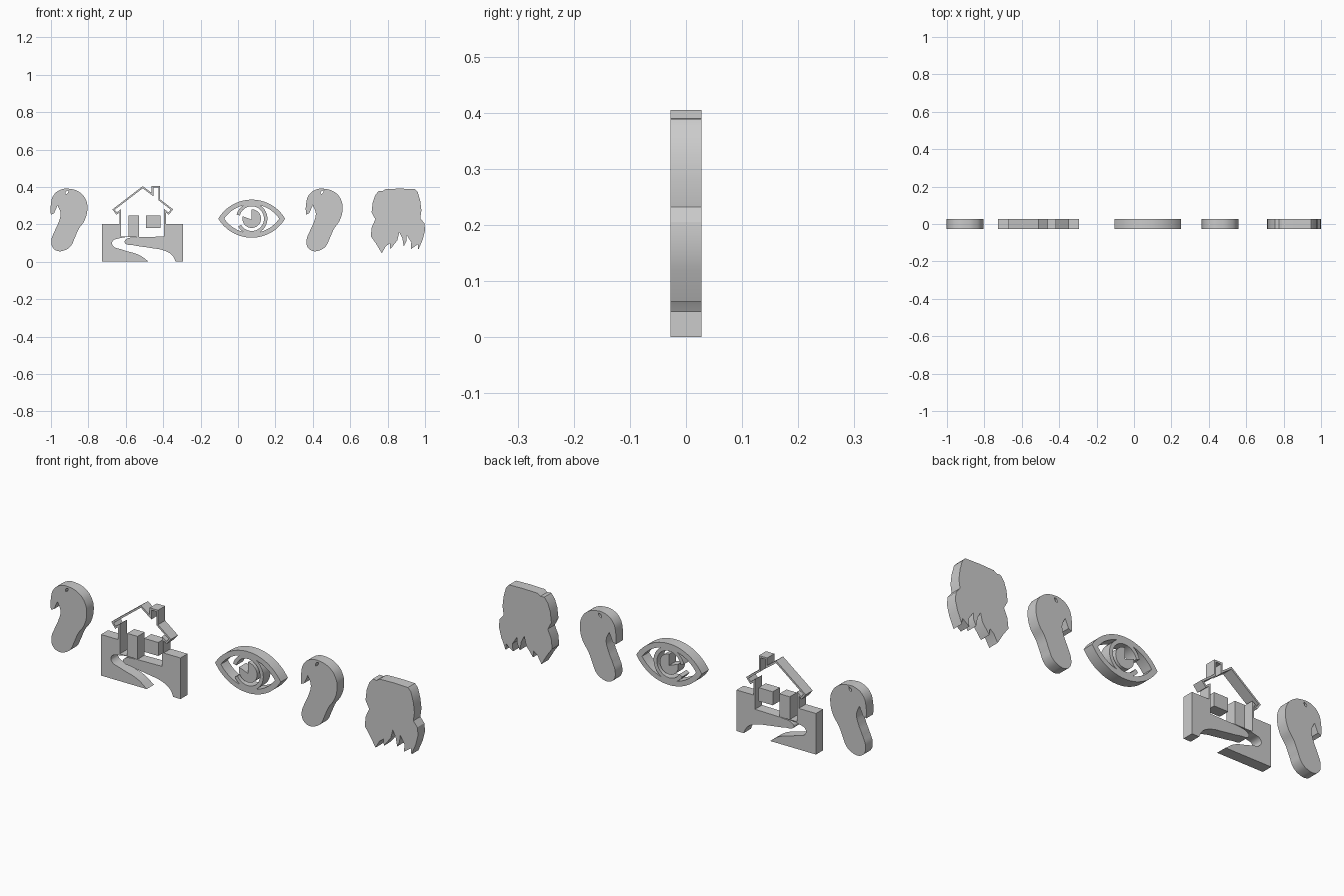
import bpy, math
from mathutils import Vector

if "Cube" in bpy.data.objects:
    bpy.data.objects.remove(bpy.data.objects["Cube"])

HALF = 0.0275   # half thickness of every plate
U = 0.00535     # drawing unit; drawings use x right, y down


def to_plane(p):
    return ((p[0] - 238.3) * U, (262.5 - p[1]) * U)


def plate(name, loops, smooth=False, dx=0):
    """Extrude closed loops; inner loops become holes. Third item 'c' = sharp corner."""
    cu = bpy.data.curves.new(name, 'CURVE')
    cu.dimensions = '2D'
    cu.fill_mode = 'BOTH'
    cu.extrude = HALF
    cu.resolution_u = 8
    for loop in loops:
        sp = cu.splines.new('BEZIER' if smooth else 'POLY')
        pts = sp.bezier_points if smooth else sp.points
        pts.add(len(loop) - 1)
        for bp, p in zip(pts, loop):
            x, z = to_plane(p)
            if smooth:
                bp.co = (x + dx, z, 0)
                h = 'VECTOR' if len(p) > 2 else 'AUTO'
                bp.handle_left_type = bp.handle_right_type = h
            else:
                bp.co = (x + dx, z, 0, 1)
        sp.use_cyclic_u = True
    ob = bpy.data.objects.new(name, cu)
    bpy.context.collection.objects.link(ob)
    ob.rotation_euler.x = math.pi / 2
    bpy.ops.object.select_all(action='DESELECT')
    ob.select_set(True)
    bpy.context.view_layer.objects.active = ob
    bpy.ops.object.convert(target='MESH')
    bpy.ops.object.transform_apply(location=False, rotation=True, scale=False)
    bpy.ops.object.shade_smooth_by_angle(angle=math.radians(30))
    return bpy.context.object


def band(pts, w):
    """Closed strip of width w along an open path, mitred at the corners."""
    pts = [Vector(p) for p in pts]
    a, b = [], []
    for i, p in enumerate(pts):
        d0 = (p - pts[i - 1]).normalized() if i else None
        d1 = (pts[i + 1] - p).normalized() if i < len(pts) - 1 else None
        d0, d1 = d0 or d1, d1 or d0
        n0, n1 = Vector((-d0.y, d0.x)), Vector((-d1.y, d1.x))
        m = (n0 + n1).normalized()
        off = m * (w / 2 / max(m.dot(n0), 0.4))
        a.append(p + off)
        b.append(p - off)
    return [tuple(p) for p in a + b[::-1]]


def arc(cx, cy, r, a0, a1, n=32):
    return [(cx + r * math.cos(math.radians(a0 + (a1 - a0) * i / n)),
             cy - r * math.sin(math.radians(a0 + (a1 - a0) * i / n))) for i in range(n + 1)]


def box(x0, x1, y0, y1):
    return [(x0, y0), (x1, y0), (x1, y1), (x0, y1)]


# Two identical ear shapes with a small slit
ear = [(51.2, 206), (54, 196), (61, 190.5), (70, 189.6), (80, 193), (86, 200), (87.8, 209),
       (85, 221), (79, 230), (75, 239), (71, 247), (65, 251), (58, 251.7), (53, 248),
       (51.8, 241), (55, 232), (59, 223), (61, 214), (58, 206, 'c'), (54.5, 214, 'c'), (51.2, 215.5, 'c')]
slit = [(66, 195, 'c'), (66.3, 192.5), (69, 191, 'c'), (68, 194)]
for name, dx in (('left_ear', 0), ('right_ear', 255 * U)):
    plate(name, [ear, slit], True, dx)

# Ground, split in two by the winding path
plate('ground_left', [[(102.3, 224.6, 'c'), (120, 224.6, 'c'), (120, 237.3, 'c'), (133, 237.3, 'c'),
                       (120, 239), (113, 242), (113, 246), (123, 250.5), (140, 256), (149, 262.4, 'c'),
                       (102.3, 262.4, 'c')]], True)
plate('ground_right', [[(138, 237.8, 'c'), (166, 237.3, 'c'), (166, 224.6, 'c'), (183.3, 224.6, 'c'),
                        (183.3, 262.4, 'c'), (176, 262.4, 'c'), (172.5, 256), (165, 251.5), (150, 248.5),
                        (134, 246), (125, 243.2), (126, 240.5)]], True)

# House outline with eaves and chimney, then door and window
plate('house_outline', [band([(120.7, 237.5), (120.7, 211.5), (117, 214.3), (114, 210.3), (143, 188),
                              (152.8, 195.3), (152.8, 187.6), (159.6, 187.6), (159.6, 200.5),
                              (172.3, 210.3), (169, 214.3), (165.3, 211.5), (165.3, 237.5)], 1.7)])
plate('door', [box(129, 139.6, 216.4, 237.5)])
plate('window', [box(146.3, 160.7, 216.4, 228.8)])

# Eye: almond rim, iris ring and pupil with a wedge highlight
CX, CY = 252, 219.4


def almond(hw, hh):
    r = (hw * hw + hh * hh) / (2 * hh)
    t = math.degrees(math.asin(hw / r))
    return (arc(CX, CY + r - hh, r, 90 + t, 90 - t)[:-1]
            + arc(CX, CY - r + hh, r, -90 + t, -90 - t)[:-1])


plate('eye_rim', [almond(33.4, 19), almond(27.5, 14.4)])
plate('iris_ring', [arc(CX, CY, 15.7, 165, -195 + 45) + arc(CX, CY, 12.3, -150, 165)])
plate('pupil', [[(CX, CY + 1)] + arc(CX, CY, 9.3, 90, -195)])

# Hair shape with ragged strands along the bottom
hair = [(379, 191.5), (383, 191.8), (386, 189.8), (400, 189.4), (415, 189.8), (418, 193), (420.5, 202),
        (421.6, 211), (420.5, 219), (424.5, 224), (425.3, 231), (423, 240), (418.5, 250.5),
        (418, 245), (411, 250), (411.5, 243), (407, 236), (406.5, 242), (404, 247), (402.5, 239),
        (399.5, 233), (397.5, 241), (390.5, 250), (390, 244), (386, 247), (382, 254), (376, 244),
        (371, 237), (372, 228), (375.5, 220), (371.8, 213), (373, 203), (375.5, 196)]
plate('hair', [hair])
